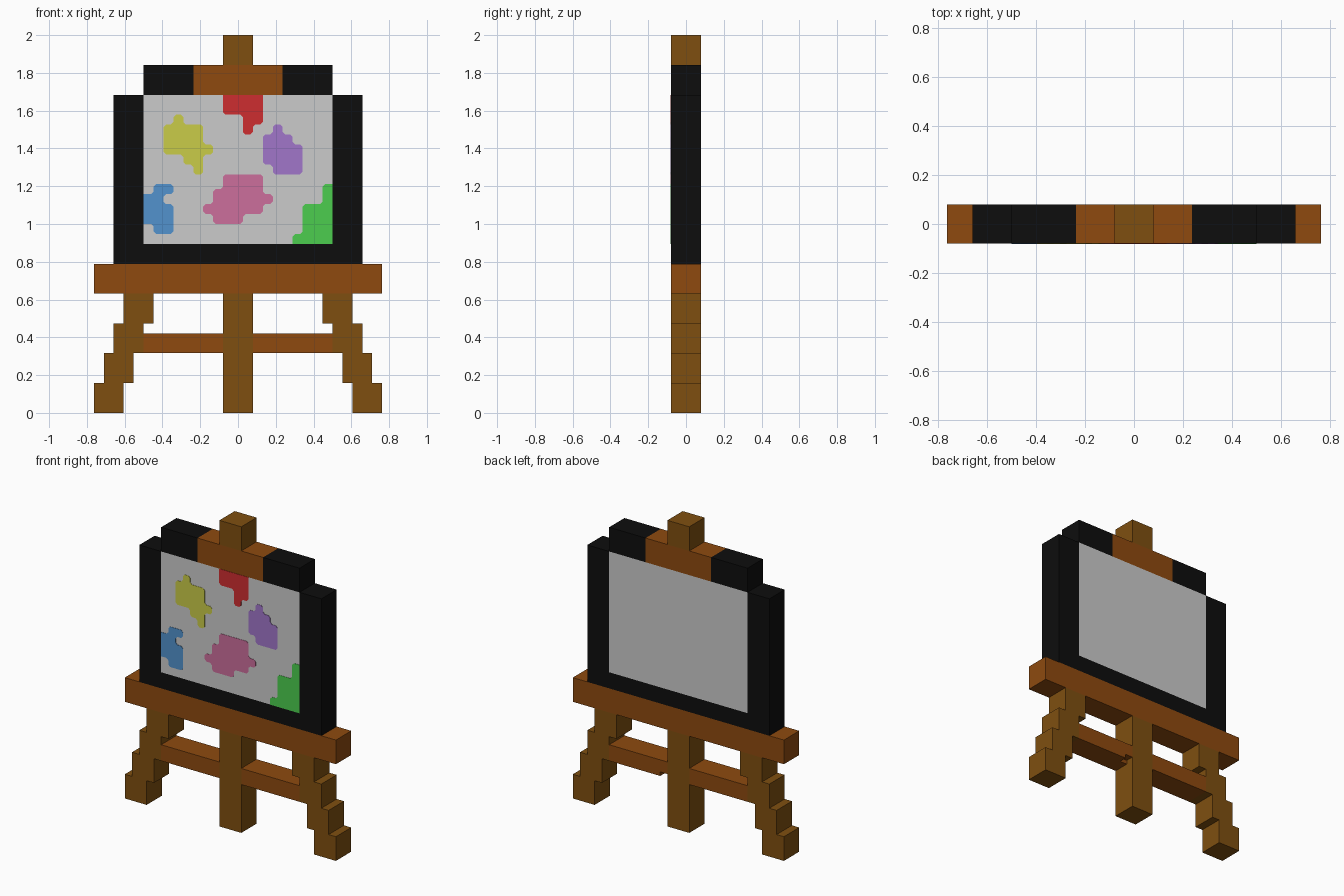
import bpy, bmesh
from mathutils import Vector

if "Cube" in bpy.data.objects:
    bpy.data.objects.remove(bpy.data.objects["Cube"])

U = 1 / 38          # one block unit; the easel is 76 units tall
D = 3               # half depth in units


def material(name, r, g, b):
    lin = [((c / 255 + 0.055) / 1.055) ** 2.4 if c > 10 else c / 3294 for c in (r, g, b)]
    m = bpy.data.materials.new(name)
    m.diffuse_color = (*lin, 1)
    m.use_nodes = True
    m.node_tree.nodes["Principled BSDF"].inputs["Base Color"].default_value = m.diffuse_color
    return m


brown = material("brown_wood", 127, 79, 16)
orange = material("orange_wood", 142, 74, 15)
black = material("black_frame", 13, 13, 13)
white = material("canvas_grey", 203, 203, 203)


def finish(name, bm, mat):
    bmesh.ops.recalc_face_normals(bm, faces=bm.faces)
    me = bpy.data.meshes.new(name)
    bm.to_mesh(me)
    bm.free()
    me.materials.append(mat)
    bpy.context.collection.objects.link(bpy.data.objects.new(name, me))


def box(name, mat, x0, x1, z0, z1, y0=-D, y1=D):
    bm = bmesh.new()
    bmesh.ops.create_cube(bm, size=1)
    for v in bm.verts:
        v.co = Vector((x1 if v.co.x > 0 else x0,
                       y1 if v.co.y > 0 else y0,
                       z1 if v.co.z > 0 else z0)) * U
    finish(name, bm, mat)


def splash(name, mat, pts, cut=0.5):
    """Thin paint plate with small chamfers on corners away from the canvas rim."""
    out = []
    for i, p in enumerate(pts):
        p = Vector(p)
        if abs(p.x) == 19 or p.y in (34, 64):
            out.append(p)
            continue
        for q in (pts[i - 1], pts[(i + 1) % len(pts)]):
            out.append(p + (Vector(q) - p).normalized() * cut)
    bm = bmesh.new()
    f = bm.faces.new([bm.verts.new((p.x * U, -D * U, p.y * U)) for p in out])
    ext = bmesh.ops.extrude_face_region(bm, geom=[f])
    for v in ext["geom"]:
        if isinstance(v, bmesh.types.BMVert):
            v.co.y -= 0.002
    finish(name, bm, mat)


# Centre post and top clamp
box("centre_leg", brown, -3, 3, 0, 24)
box("post_tip", brown, -3, 3, 70, 76)
box("top_clamp", orange, -9, 9, 64, 70)

# Shelf, canvas and lower frame
box("shelf", orange, -29, 29, 24, 30)
box("canvas", white, -19, 19, 34, 64)
box("frame_bottom", black, -19, 19, 30, 34)

# Mirrored frame pieces, stepped legs and crossbars
for side, s in (("left", -1), ("right", 1)):
    def pair(name, mat, a, b, z0, z1, **k):
        box(f"{name}_{side}", mat, min(a * s, b * s), max(a * s, b * s), z0, z1, **k)
    pair("frame_top", black, 9, 19, 64, 70)
    pair("frame_side", black, 19, 25, 30, 64)
    for i in range(4):
        pair(f"leg_step_{i}", brown, 23 - 2 * i, 29 - 2 * i, 6 * i, 6 * i + 6)
    if s < 0:
        pair("crossbar", orange, 3, 19, 12, 16)
    else:  # small notch in the back lower edge beside the post
        pair("crossbar", orange, 5, 19, 12, 16)
        pair("crossbar_stub", orange, 3, 5, 13, 16)
        pair("crossbar_stub_lower", orange, 3, 5, 12, 13, y1=1)

# Paint splashes
splash("yellow_splash", material("yellow_paint", 202, 204, 72),
       [(-13, 60), (-11, 60), (-11, 58), (-7, 58), (-7, 54), (-5, 54), (-5, 52), (-7, 52),
        (-7, 48), (-9, 48), (-9, 50), (-11, 50), (-11, 52), (-15, 52), (-15, 58), (-13, 58)])
splash("red_splash", material("red_paint", 206, 45, 48),
       [(-3, 64), (5, 64), (5, 58), (3, 58), (3, 56), (1, 56), (1, 60), (-3, 60)])
splash("purple_splash", material("purple_paint", 161, 118, 202),
       [(7, 58), (9, 58), (9, 56), (11, 56), (11, 54), (13, 54), (13, 48), (7, 48),
        (7, 50), (5, 50), (5, 56), (7, 56)])
splash("pink_splash", material("pink_paint", 204, 110, 156),
       [(-3, 48), (5, 48), (5, 44), (7, 44), (7, 42), (5, 42), (5, 40), (1, 40), (1, 38),
        (-5, 38), (-5, 40), (-7, 40), (-7, 42), (-5, 42), (-5, 45), (-3, 45)])
splash("blue_splash", material("blue_paint", 82, 146, 205),
       [(-17, 46), (-13, 46), (-13, 44), (-15, 44), (-15, 42), (-13, 42), (-13, 36),
        (-17, 36), (-17, 38), (-19, 38), (-19, 44), (-17, 44)])
splash("green_splash", material("green_paint", 76, 205, 78),
       [(19, 46), (17, 46), (17, 42), (13, 42), (13, 36), (11, 36), (11, 34), (19, 34)])
